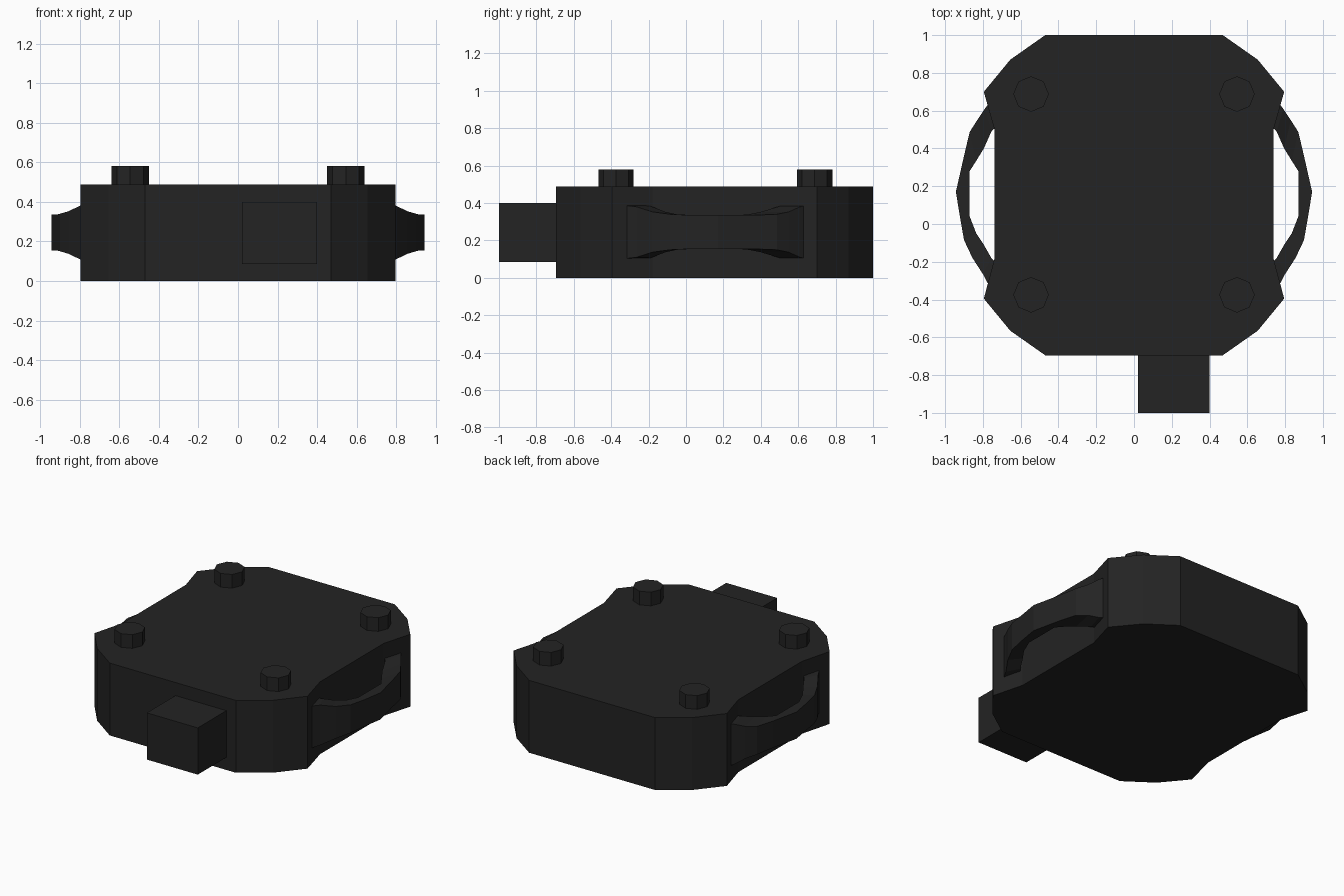
import bpy, bmesh, math

if "Cube" in bpy.data.objects:
    bpy.data.objects.remove(bpy.data.objects["Cube"])

mat = bpy.data.materials.new("charcoal black")
mat.diffuse_color = (0.0168, 0.0168, 0.0168, 1)
mat.use_nodes = True
mat.node_tree.nodes["Principled BSDF"].inputs["Base Color"].default_value = mat.diffuse_color


def finish(name, bm):
    bmesh.ops.recalc_face_normals(bm, faces=bm.faces)
    me = bpy.data.meshes.new(name)
    bm.to_mesh(me)
    bm.free()
    me.materials.append(mat)
    ob = bpy.data.objects.new(name, me)
    bpy.context.collection.objects.link(ob)
    return ob


def loft(name, rings):
    """Skin a list of equal-length vertex rings and cap both ends."""
    bm = bmesh.new()
    rows = [[bm.verts.new(p) for p in r] for r in rings]
    n = len(rows[0])
    for a, b in zip(rows, rows[1:]):
        for i in range(n):
            j = (i + 1) % n
            bm.faces.new((a[i], a[j], b[j], b[i]))
    bm.faces.new(rows[0])
    bm.faces.new(rows[-1])
    return finish(name, bm)


# Body: chamfered slab with a shallow recess on each side
half = [(0.47, -0.695), (0.655, -0.565), (0.795, -0.395), (0.738, -0.18),
        (0.738, 0.497), (0.795, 0.70), (0.655, 0.87), (0.47, 1.0)]
outline = half + [(-x, y) for x, y in reversed(half)]
loft("body", [[(x, y, z) for x, y in outline] for z in (0, 0.488)])

# Front connector block
block = [(0.02, -1.0), (0.40, -1.0), (0.40, -0.65), (0.02, -0.65)]
loft("front_block", [[(x, y, z) for x, y in block] for z in (0.085, 0.40)])

# Octagonal pegs on top
for side, sx in (("left", -1), ("right", 1)):
    for end, cy in (("front", -0.375), ("back", 0.688)):
        ring = [(sx * 0.545 + 0.094 * math.cos(i * math.pi / 4),
                 cy + 0.094 * math.sin(i * math.pi / 4)) for i in range(8)]
        loft(f"peg_{end}_{side}",
             [[(x, y, z) for x, y in ring] for z in (0.47, 0.58)])

# Bowed side handles: outer x, outer y, inner x, inner y, half height
stations = [
    (0.755, 0.655, 0.725, 0.52, 0.145), (0.79, 0.61, 0.755, 0.49, 0.135),
    (0.83, 0.55, 0.795, 0.40, 0.108), (0.87, 0.487, 0.835, 0.335, 0.095),
    (0.90, 0.36, 0.87, 0.28, 0.09), (0.943, 0.17, 0.87, 0.16, 0.09),
    (0.92, 0.03, 0.87, 0.04, 0.09), (0.90, -0.085, 0.835, -0.05, 0.095),
    (0.855, -0.18, 0.795, -0.11, 0.108), (0.80, -0.265, 0.755, -0.18, 0.135),
    (0.755, -0.35, 0.725, -0.21, 0.145)]
for side, s in (("left", -1), ("right", 1)):
    loft(f"handle_{side}", [
        [(s * ox, oy, 0.245 - h), (s * ox, oy, 0.245 + h),
         (s * ix, iy, 0.245 + h), (s * ix, iy, 0.245 - h)]
        for ox, oy, ix, iy, h in stations])
